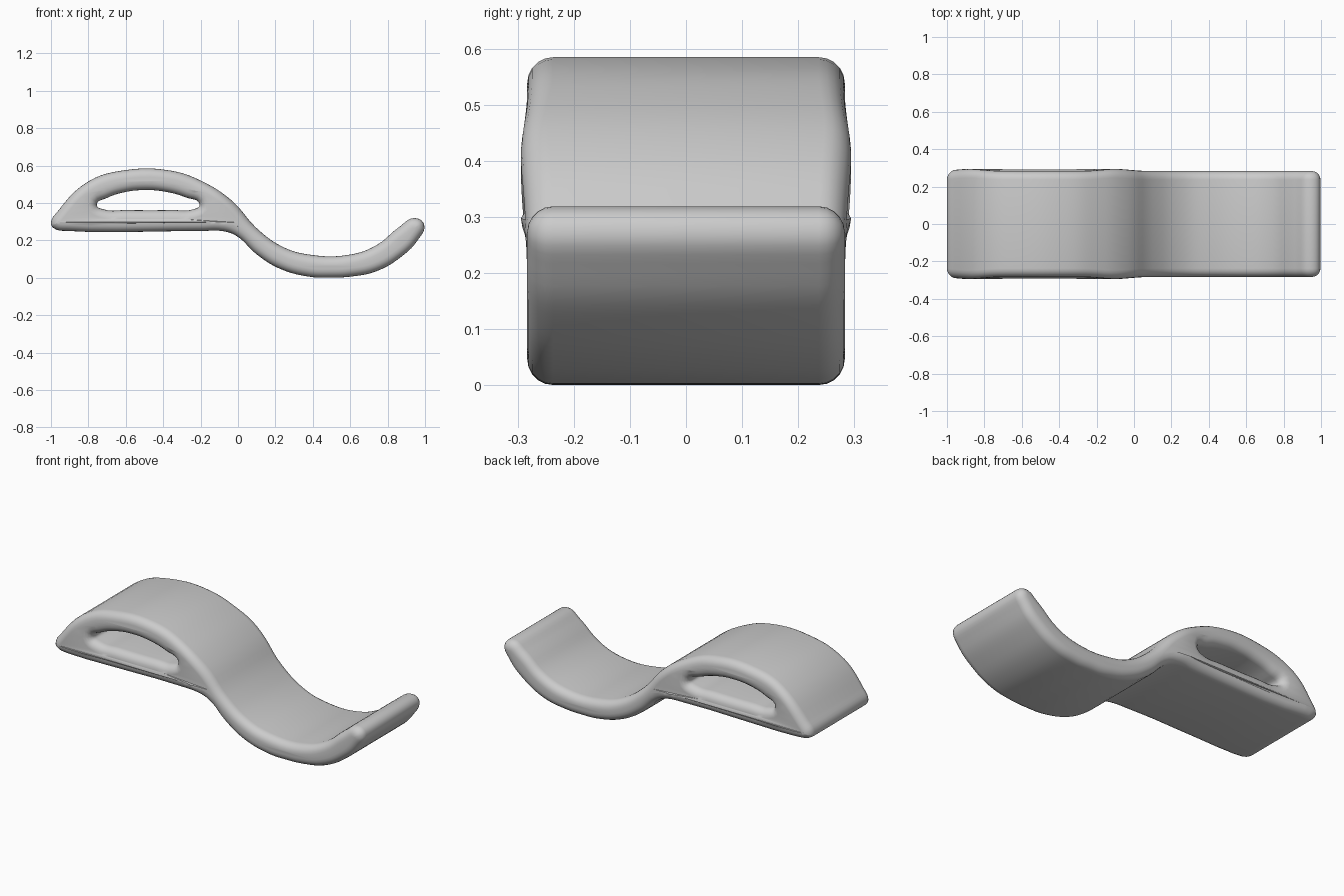
import bpy
import bmesh
import math

cube = bpy.data.objects.get("Cube")
if cube:
    bpy.data.objects.remove(cube, do_unlink=True)

HALF_WIDTH = 0.283
ROUND = 0.046

# Side profile of the wavy bench, and the opening under its arch
outline = [(-1, .29), (-.96, .36), (-.8, .515), (-.62, .573), (-.36, .573),
           (-.19, .515), (-.03, .41), (.1, .265), (.24, .165), (.38, .124),
           (.6, .124), (.74, .174), (.86, .27), (.945, .319), (.995, .285),
           (.96, .2), (.87, .11), (.74, .035), (.6, .006), (.5, .001),
           (.38, .006), (.22, .05), (.1, .125), (-.01, .225), (-.08, .249),
           (-.2, .25), (-.9, .25), (-.985, .265)]
opening = [(-.755, .39), (-.715, .365), (-.6, .362), (-.35, .362),
           (-.24, .366), (-.205, .39), (-.28, .43), (-.4, .462),
           (-.5, .469), (-.6, .459), (-.7, .427)]


def add_loop(curve, points):
    spline = curve.splines.new('BEZIER')
    spline.bezier_points.add(len(points) - 1)
    for bp, (x, z) in zip(spline.bezier_points, points):
        bp.co = (x, z, 0)
        bp.handle_left_type = bp.handle_right_type = 'AUTO'
    spline.use_cyclic_u = True
    spline.resolution_u = 5


# Filled profile extruded across the width with rounded edges
curve = bpy.data.curves.new("bench_profile", 'CURVE')
curve.dimensions = '2D'
curve.fill_mode = 'BOTH'
curve.extrude = HALF_WIDTH - ROUND
curve.bevel_depth = ROUND
curve.bevel_resolution = 4
curve.offset = -ROUND
add_loop(curve, outline)
add_loop(curve, opening)

bench = bpy.data.objects.new("wave_bench", curve)
bpy.context.collection.objects.link(bench)
bench.rotation_euler.x = math.pi / 2
bpy.ops.object.select_all(action='DESELECT')
bench.select_set(True)
bpy.context.view_layer.objects.active = bench
bpy.ops.object.convert(target='MESH')
bench = bpy.context.object
bpy.ops.object.transform_apply(rotation=True)

# Weld the caps and swell the sides slightly where the arch meets the base
bm = bmesh.new()
bm.from_mesh(bench.data)
bmesh.ops.remove_doubles(bm, verts=bm.verts, dist=0.0005)
for v in bm.verts:
    swell = sum(math.exp(-((v.co.x - x) / .1) ** 2) for x in (-.88, -.1))
    v.co.y *= 1 + .04 * swell
bmesh.ops.recalc_face_normals(bm, faces=bm.faces)
bm.to_mesh(bench.data)
bm.free()

# Plain grey surface
grey = bpy.data.materials.new("light_grey")
grey.use_nodes = True
color = (.6, .6, .6, 1)
grey.diffuse_color = color
grey.node_tree.nodes["Principled BSDF"].inputs["Base Color"].default_value = color
bench.data.materials.clear()
bench.data.materials.append(grey)
bpy.ops.object.shade_smooth_by_angle(angle=math.radians(40))
